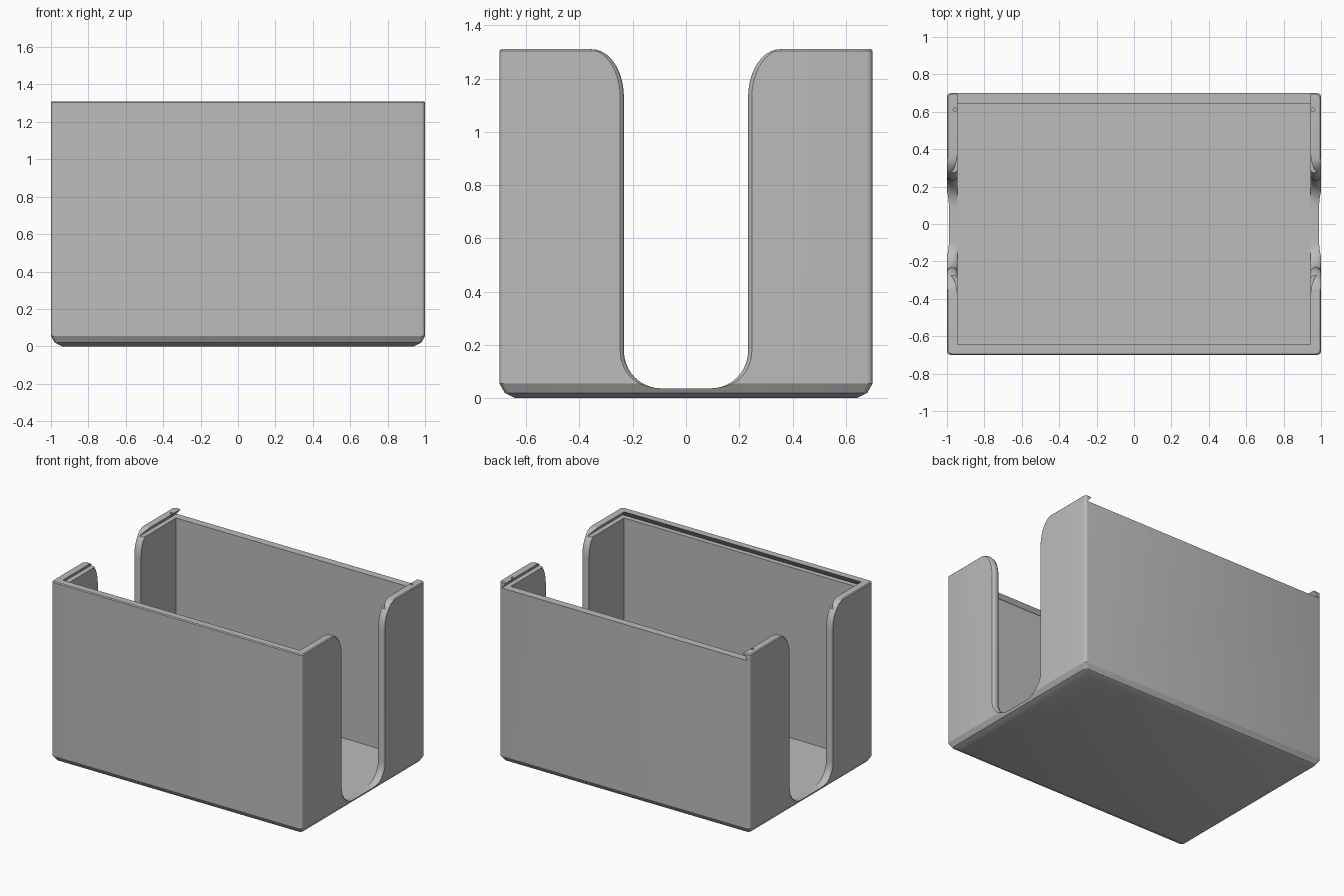
import bpy, bmesh, math

cube = bpy.data.objects.get("Cube")
if cube:
    bpy.data.objects.remove(cube, do_unlink=True)

grey = bpy.data.materials.new("plain grey")
grey.use_nodes = True
colour = (0.5, 0.5, 0.5, 1)
grey.diffuse_color = colour
grey.node_tree.nodes["Principled BSDF"].inputs["Base Color"].default_value = colour

HX, HY, TOP = 1.0, 0.70, 1.31
WALL, FLOOR, LEDGE = 0.055, 0.035, 1.265


def loft(name, rings):
    """Closed solid through a list of equal-length rings."""
    bm = bmesh.new()
    loops = [[bm.verts.new(p) for p in ring] for ring in rings]
    n = len(loops[0])
    for a, b in zip(loops, loops[1:]):
        for i in range(n):
            j = (i + 1) % n
            bm.faces.new((a[i], a[j], b[j], b[i]))
    bm.faces.new(loops[0])
    bm.faces.new(loops[-1])
    bmesh.ops.recalc_face_normals(bm, faces=bm.faces)
    mesh = bpy.data.meshes.new(name)
    bm.to_mesh(mesh)
    bm.free()
    mesh.materials.append(grey)
    obj = bpy.data.objects.new(name, mesh)
    bpy.context.collection.objects.link(obj)
    return obj


def rounded_rect(inset, z, r=0.02, steps=4):
    pts = []
    for k, (sx, sy) in enumerate([(1, 1), (-1, 1), (-1, -1), (1, -1)]):
        for i in range(steps + 1):
            a = math.pi / 2 * (k + i / steps)
            pts.append((sx * (HX - inset - r) + r * math.cos(a),
                        sy * (HY - inset - r) + r * math.sin(a), z))
    return pts


def rect(x, y0, y1, z):
    return [(-x, y0, z), (x, y0, z), (x, y1, z), (-x, y1, z)]


def notch_ring(x, grow, steps=10):
    """U outline with round lower corners and a flared mouth."""
    w, low, r = 0.233, 0.037, 0.14
    half = []
    for i in range(steps + 1):
        a = math.pi / 2 * i / steps
        half.append((w - r + r * math.sin(a), low + r - r * math.cos(a)))
    for i in range(steps + 1):
        a = math.pi / 2 * i / steps
        half.append((w + 0.12 * (1 - math.cos(a)), 1.13 + 0.18 * math.sin(a)))
    half.append((half[-1][0], TOP + 0.1))
    return ([(x, y + grow, z) for y, z in half]
            + [(x, -y - grow, z) for y, z in reversed(half)])


# Box body with a chamfered base
box = loft("card_box", [rounded_rect(i, z) for i, z in
                        [(0.06, 0), (0.02, 0.02), (0, 0.055),
                         (0, TOP - 0.006), (0.006, TOP)]])

# Inner cavity
ix, iy = HX - WALL, HY - WALL
cavity = loft("cavity_cutter", [rect(ix, -iy, iy, FLOOR), rect(ix, -iy, iy, 1.5)])

# Undercut lid channel, open at the back
channel = loft("lid_channel_cutter", [rect(0.98, -0.68, 0.8, LEDGE),
                                      rect(ix, -iy, 0.8, TOP),
                                      rect(ix, -iy, 0.8, 1.5)])

# Finger notch through both ends, with eased edges
ease = [(1.02, 0.014), (1.0, 0.014), (0.994, 0.006), (0.982, 0),
        (0.963, 0), (0.951, 0.006), (0.945, 0.014)]
stations = ease + [(-x, g) for x, g in reversed(ease)]
notch = loft("finger_notch_cutter", [notch_ring(x, g) for x, g in stations])

# Latch holes in the lid rails
holes = []
for side in (-1, 1):
    rings = [[(side * 0.957 + 0.01 * math.cos(math.tau * i / 12),
               0.61 + 0.01 * math.sin(math.tau * i / 12), z) for i in range(12)]
             for z in (LEDGE + 0.01, 1.4)]
    holes.append(loft("latch_hole_cutter", rings))

for cutter in [cavity, channel, notch] + holes:
    mod = box.modifiers.new(cutter.name, 'BOOLEAN')
    mod.operation = 'DIFFERENCE'
    mod.solver = 'EXACT'
    mod.object = cutter

# Bake the cuts, then drop the cutters
bpy.ops.object.select_all(action='DESELECT')
bpy.context.view_layer.objects.active = box
box.select_set(True)
for mod in list(box.modifiers):
    bpy.ops.object.modifier_apply(modifier=mod.name)
for cutter in [cavity, channel, notch] + holes:
    bpy.data.objects.remove(cutter, do_unlink=True)
bpy.ops.object.shade_smooth_by_angle(angle=math.radians(25))
